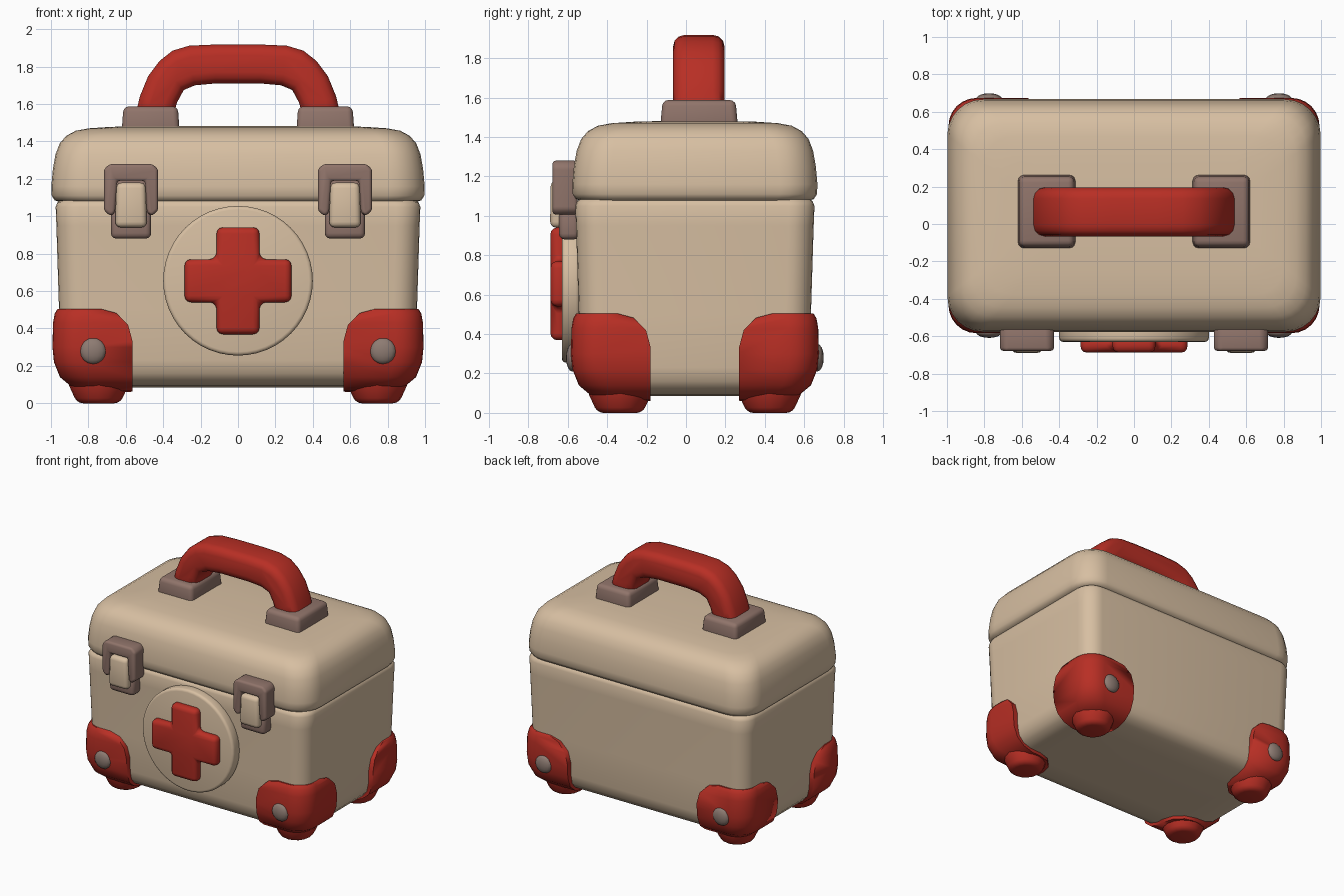
import bpy, bmesh, math
from mathutils import Matrix, Vector

cube = bpy.data.objects.get("Cube")
if cube:
    bpy.data.objects.remove(cube, do_unlink=True)

MID_Y = 0.045  # depth centre of the case


def material(name, rgb):
    m = bpy.data.materials.new(name)
    m.use_nodes = True
    m.diffuse_color = (*rgb, 1)
    m.node_tree.nodes["Principled BSDF"].inputs["Base Color"].default_value = (*rgb, 1)
    return m


beige = material("beige", (0.68, 0.52, 0.36))
red = material("red", (0.48, 0.028, 0.018))
brown = material("grey brown", (0.28, 0.175, 0.145))
steel = material("rivet grey", (0.27, 0.2, 0.17))


def finish(name, bm, mat, angle=40):
    bmesh.ops.recalc_face_normals(bm, faces=bm.faces)
    for f in bm.faces:
        f.smooth = True
    me = bpy.data.meshes.new(name)
    bm.to_mesh(me)
    bm.free()
    me.set_sharp_from_angle(angle=math.radians(angle))
    me.materials.append(mat)
    ob = bpy.data.objects.new(name, me)
    bpy.context.collection.objects.link(ob)
    return ob


def box(name, lo, hi, mat, bevel, taper=1.0):
    """Rounded box; taper scales the top face."""
    lo, hi = Vector(lo), Vector(hi)
    bm = bmesh.new()
    bmesh.ops.create_cube(bm, size=1)
    for v in bm.verts:
        if v.co.z > 0:
            v.co.x *= taper
            v.co.y *= taper
        v.co = (lo + hi) / 2 + v.co * (hi - lo)
    bmesh.ops.bevel(bm, geom=bm.edges[:], offset=bevel, segments=3,
                    profile=0.5, affect='EDGES')
    return finish(name, bm, mat)


def prism(name, outline, y0, y1, mat, bevel, rims_only=False):
    """Outline in x, z extruded along y with rounded edges."""
    bm = bmesh.new()
    face = bm.faces.new([bm.verts.new((x, y0, z)) for x, z in outline])
    new = bmesh.ops.extrude_face_region(bm, geom=[face])["geom"]
    for v in new:
        if isinstance(v, bmesh.types.BMVert):
            v.co.y = y1
    bmesh.ops.recalc_face_normals(bm, faces=bm.faces)
    edges = [e for e in bm.edges if not rims_only
             or abs(e.verts[0].co.y - e.verts[1].co.y) < 1e-4]
    bmesh.ops.bevel(bm, geom=edges, offset=bevel, segments=3,
                    profile=0.5, affect='EDGES')
    return finish(name, bm, mat)


def shell(name, hx, hy, radius, profile, mat):
    """Stack of rounded rectangles; profile holds (z, inset)."""
    bm = bmesh.new()
    rings = []
    for z, inset in profile:
        a, b = hx - inset, hy - inset
        r = max(radius - inset * 0.2, 0.05)
        ring = []
        for q, (sx, sy) in enumerate([(1, 1), (-1, 1), (-1, -1), (1, -1)]):
            for k in range(7):
                t = (q + k / 6) * math.pi / 2
                ring.append(bm.verts.new((sx * (a - r) + r * math.cos(t),
                                          MID_Y + sy * (b - r) + r * math.sin(t), z)))
        rings.append(ring)
    for low, high in zip(rings, rings[1:]):
        for i in range(len(low)):
            j = (i + 1) % len(low)
            bm.faces.new((low[i], low[j], high[j], high[i]))
    bm.faces.new(rings[0][::-1])
    bm.faces.new(rings[-1])
    return finish(name, bm, mat)


def dome(name, centre, scale, mat):
    bm = bmesh.new()
    bmesh.ops.create_uvsphere(bm, u_segments=16, v_segments=8, radius=1)
    bmesh.ops.transform(bm, verts=bm.verts,
                        matrix=Matrix.Translation(centre) @ Matrix.Diagonal((*scale, 1)))
    return finish(name, bm, mat)


def frustum(name, centre, r_low, r_high, depth, mat, bevel, rot=Matrix(), sides=16):
    bm = bmesh.new()
    bmesh.ops.create_cone(bm, cap_ends=True, segments=sides, radius1=r_low,
                          radius2=r_high, depth=depth)
    rims = [e for e in bm.edges if abs(e.verts[0].co.z - e.verts[1].co.z) < 1e-4]
    bmesh.ops.bevel(bm, geom=rims, offset=bevel, segments=3, profile=0.5, affect='EDGES')
    bmesh.ops.transform(bm, verts=bm.verts, matrix=Matrix.Translation(centre) @ rot)
    return finish(name, bm, mat)


# Case body and domed lid
shell("case_body", 0.975, 0.607, 0.13,
      [(0.085, 0.3), (0.092, 0.15), (0.115, 0.08), (0.16, 0.04), (0.23, 0.025),
       (0.5, 0.018), (0.95, 0.004), (1.05, 0), (1.075, 0.01), (1.1, 0.05)], beige)
shell("lid", 0.998, 0.622, 0.19,
      [(1.075, 0.05), (1.085, 0.018), (1.11, 0.002), (1.16, 0), (1.25, 0.008),
       (1.33, 0.022), (1.39, 0.045), (1.43, 0.08), (1.457, 0.13), (1.47, 0.2),
       (1.478, 0.32), (1.482, 0.5)], beige)

# Corner guards with feet and rivets
guard_profile = [(0.06, 0.3), (0.065, 0.18), (0.09, 0.1), (0.14, 0.04), (0.22, 0.008),
                 (0.3, 0), (0.43, 0.003), (0.48, 0.012), (0.5, 0.024), (0.6, 0.1)]
for sx, side in ((1, "left"), (-1, "right")):
    for sy, end in ((-1, "front"), (1, "back")):
        tag = f"{end}_{side}"
        guard = shell(f"corner_guard_{tag}", 0.992, 0.629, 0.15, guard_profile, red)
        xs = sorted((sx * 0.565, sx * 1.3))
        ys = sorted((MID_Y + sy * 0.225, MID_Y + sy * 0.95))
        cutter = box("guard_cutter", (xs[0], ys[0], -0.3), (xs[1], ys[1], 0.505), red, 0.17)
        cutter.hide_render = True
        mod = guard.modifiers.new("corner", 'BOOLEAN')
        mod.operation, mod.solver, mod.object = 'INTERSECT', 'EXACT', cutter
        bpy.context.view_layer.update()
        cut = bpy.data.meshes.new_from_object(
            guard.evaluated_get(bpy.context.evaluated_depsgraph_get()))
        guard.modifiers.clear()
        guard.data = cut
        bpy.data.objects.remove(cutter, do_unlink=True)
        frustum(f"foot_{tag}", (sx * 0.745, MID_Y + sy * 0.38, 0.06),
                0.115, 0.17, 0.12, red, 0.03)
        dome(f"rivet_{tag}", (sx * 0.775, MID_Y + sy * 0.622, 0.28),
             (0.07, 0.032, 0.07), steel)

# Round badge with cross
frustum("badge", (0, -0.585, 0.655), 0.4, 0.4, 0.09, beige, 0.02,
        Matrix.Rotation(math.pi / 2, 4, 'X'), 48)
w, s = 0.115, 0.286
arm = [(w, w), (w, s), (-w, s)]
cross = []
for q in range(4):
    c, n = round(math.cos(q * math.pi / 2)), round(math.sin(q * math.pi / 2))
    cross += [(x * c - z * n, 0.655 + x * n + z * c) for x, z in arm]
prism("badge_cross", cross, -0.688, -0.6, red, 0.035)

# Latches
for sx, side in ((1, "left"), (-1, "right")):
    x = sx * 0.572
    half = [(0.085, 1.02), (0.11, 1.0), (0.145, 1.03), (0.145, 1.25), (0.115, 1.28)]
    inner = [(-0.075, 1.19), (0.075, 1.19)]
    frame = [(x + a, b) for a, b in half + [(-a, b) for a, b in half[::-1]] + inner]
    prism(f"latch_frame_{side}", frame, -0.678, -0.55, brown, 0.018)
    box(f"latch_plate_{side}", (x - 0.1, -0.625, 1.0), (x + 0.1, -0.55, 1.22), brown, 0.01)
    box(f"latch_catch_{side}", (x - 0.108, -0.645, 0.88), (x + 0.108, -0.54, 1.03),
        brown, 0.03)
    box(f"latch_tongue_{side}", (x - 0.085, -0.69, 0.94), (x + 0.085, -0.59, 1.18),
        beige, 0.03, 0.92)

# Handle mounts
for sx, side in ((1, "left"), (-1, "right")):
    x = sx * 0.467
    box(f"handle_mount_{side}", (x - 0.156, -0.132, 1.44), (x + 0.156, 0.265, 1.588),
        brown, 0.03, 0.93)

# Carry handle
outer = [(0.55, 1.53), (0.525, 1.64), (0.48, 1.75), (0.42, 1.83), (0.35, 1.885),
         (0.26, 1.912), (0.12, 1.918)]
inner = [(0.12, 1.71), (0.23, 1.7), (0.29, 1.675), (0.325, 1.61), (0.35, 1.53)]
arch = outer + [(-a, b) for a, b in outer[::-1]]
arch += [(-a, b) for a, b in inner[::-1]] + inner
prism("carry_handle", arch, -0.066, 0.196, red, 0.06, True)
